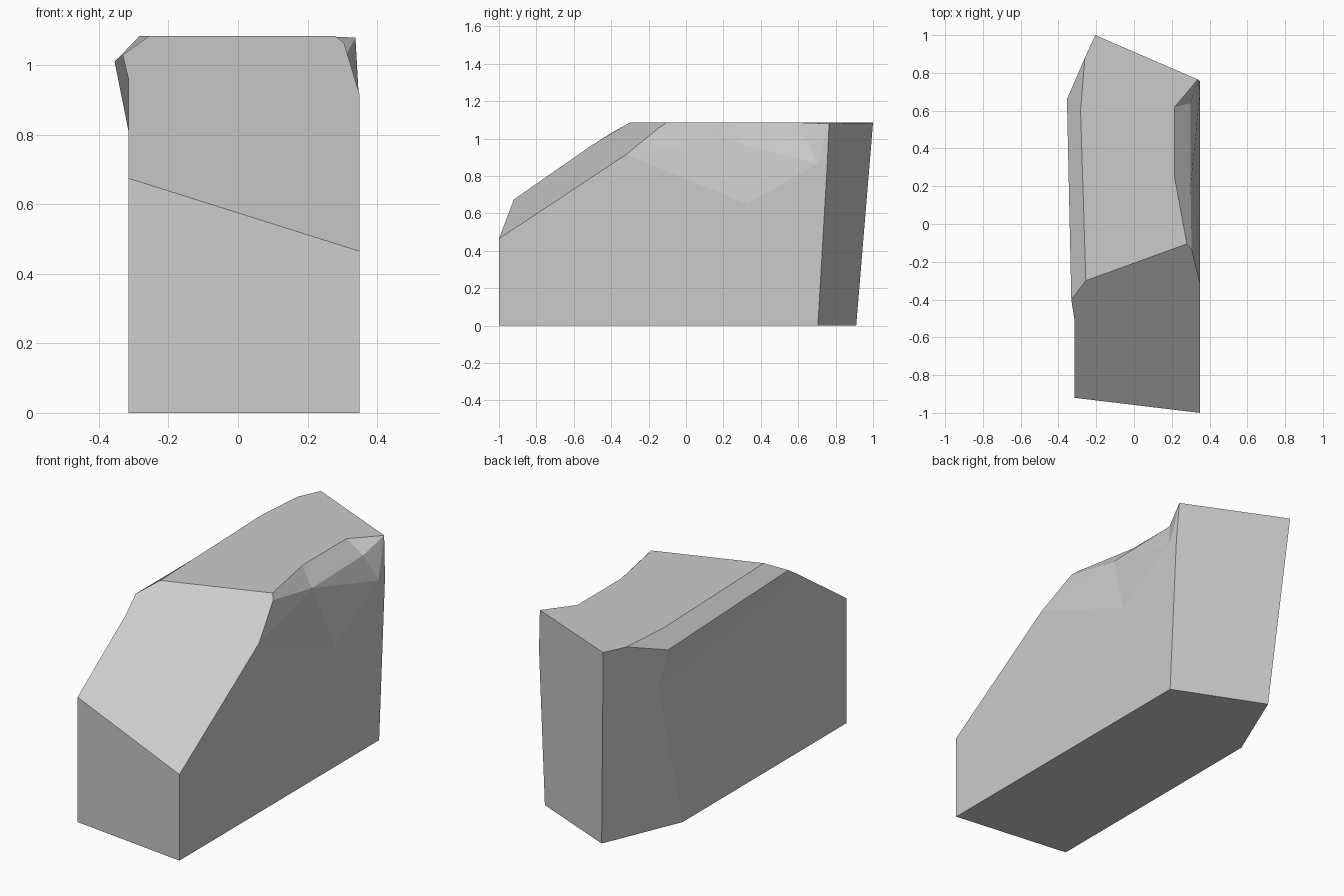
import bpy, bmesh

cube = bpy.data.objects.get("Cube")
if cube:
    bpy.data.objects.remove(cube, do_unlink=True)

# Main planes of the boulder
LEFT, RIGHT, TOP = -0.315, 0.35, 1.085

bm = bmesh.new()


def corner(x, y, z):
    return bm.verts.new((x, y, z))


def facet(*around):
    bm.faces.new(around)


# Footprint
foot_front_a = corner(LEFT, -0.92, 0)
foot_front_b = corner(RIGHT, -1, 0)
foot_back_b = corner(RIGHT, 0.705, 0)
foot_back = corner(-0.133, 0.91, 0)
foot_side_a = corner(LEFT, 0.48, 0)

# Lower edge of the front slope
brow_a = corner(LEFT, -0.92, 0.675)
brow_b = corner(RIGHT, -1, 0.465)

# Bulge and bevel along the -x side
slope_a = corner(LEFT, -0.51, 0.96)
bulge_front = corner(-0.332, -0.4, 1.03)
bulge_back = corner(-0.355, 0.66, 1.01)
bulge_low = corner(LEFT, 0.685, 0.81)
rim_front = corner(-0.255, -0.3, TOP)
rim_mid = corner(-0.283, 0.6, TOP)
rim_back = corner(-0.26, 0.88, TOP)
peak = corner(-0.205, 1, TOP)

# Chipped hollow along the +x side
slope_b = corner(RIGHT, -0.32, 0.915)
chip_tip = corner(0.305, -0.135, 1.065)
chip_front = corner(0.28, -0.105, TOP)
chip_in_a = corner(0.215, 0.245, TOP)
chip_in_b = corner(0.215, 0.62, TOP)
chip_back = corner(0.338, 0.765, 1.08)
hollow_a = corner(0.3, 0.2, 1.0)
hollow_b = corner(0.3, 0.64, 1.01)
hollow_low = corner(RIGHT, 0.33, 0.65)
hollow_end = corner(RIGHT, 0.7, 0.865)
edge_back = corner(RIGHT, 0.755, 0.86)

# Base, front, slope and top
facet(foot_front_a, foot_side_a, foot_back, foot_back_b, foot_front_b)
facet(foot_front_a, foot_front_b, brow_b, brow_a)
facet(brow_a, brow_b, slope_b, chip_tip, chip_front, rim_front, bulge_front, slope_a)
facet(rim_front, chip_front, chip_in_a, chip_in_b, chip_back, peak, rim_back, rim_mid)

# Side at -x and back
facet(foot_front_a, brow_a, slope_a, bulge_low, foot_side_a)
facet(slope_a, bulge_front, bulge_back, bulge_low)
facet(foot_side_a, bulge_low, bulge_back, rim_back, peak, foot_back)
facet(bulge_front, rim_front, rim_mid, rim_back, bulge_back)
facet(foot_back, peak, chip_back, edge_back, foot_back_b)

# Side at +x with its hollow
facet(foot_front_b, foot_back_b, edge_back, hollow_end, hollow_low, slope_b, brow_b)
facet(slope_b, hollow_low, hollow_a)
facet(slope_b, hollow_a, chip_tip)
facet(hollow_low, hollow_end, hollow_a)
facet(hollow_a, hollow_end, hollow_b)
facet(hollow_end, edge_back, chip_back)
facet(hollow_end, chip_back, hollow_b)
facet(hollow_b, chip_back, chip_in_b)
facet(hollow_a, hollow_b, chip_in_b, chip_in_a)
facet(chip_tip, hollow_a, chip_in_a, chip_front)

bmesh.ops.recalc_face_normals(bm, faces=bm.faces[:])
mesh = bpy.data.meshes.new("boulder")
bm.to_mesh(mesh)
bm.free()

# Plain stone material
stone = bpy.data.materials.new("stone_grey")
stone.use_nodes = True
colour = (0.6, 0.6, 0.6, 1)
stone.diffuse_color = colour
stone.node_tree.nodes["Principled BSDF"].inputs["Base Color"].default_value = colour
mesh.materials.append(stone)

boulder = bpy.data.objects.new("boulder", mesh)
bpy.context.scene.collection.objects.link(boulder)
